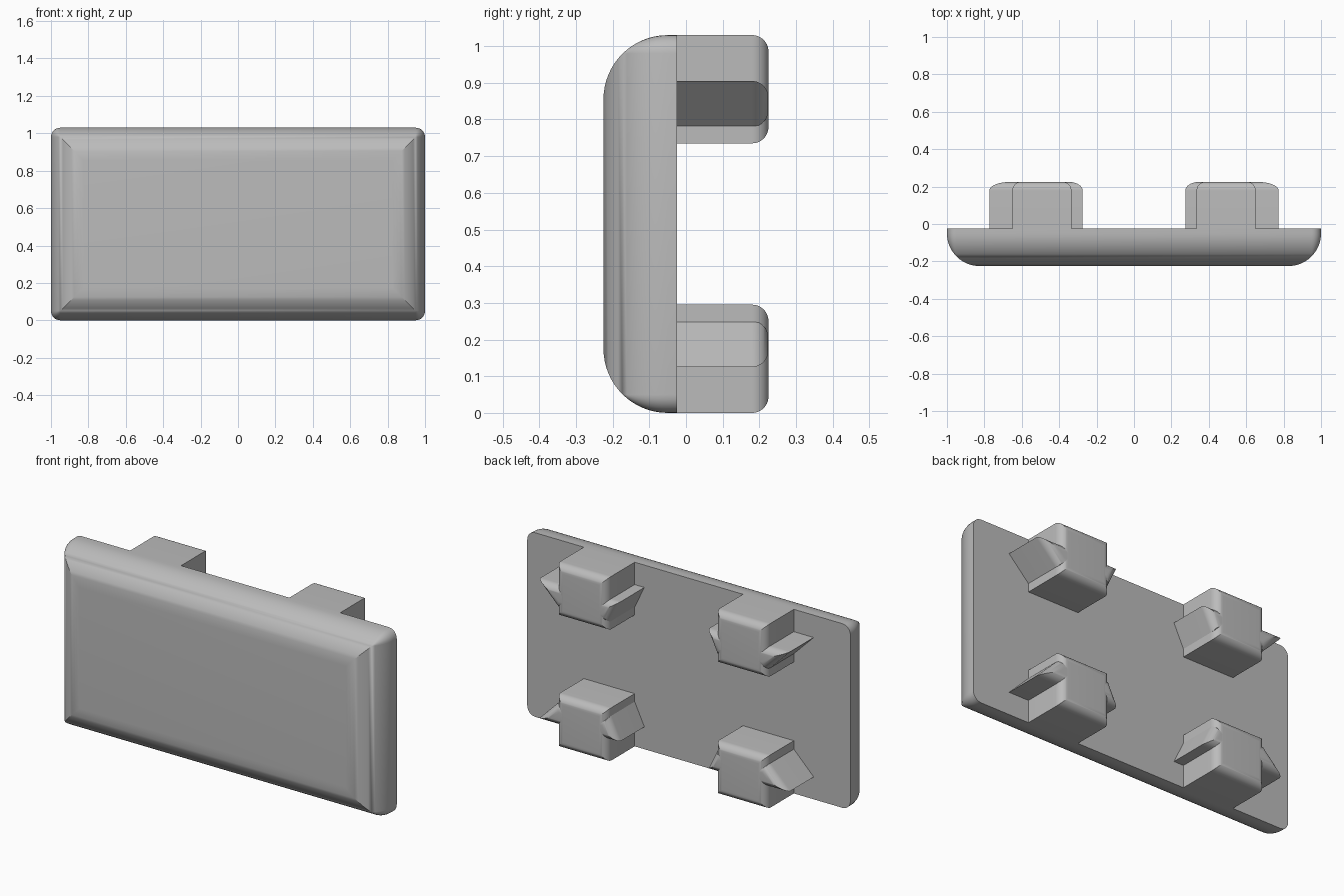
import bpy, bmesh, math
from mathutils import Vector

cube = bpy.data.objects.get("Cube")
if cube:
    bpy.data.objects.remove(cube)

grey = bpy.data.materials.new("light_grey")
grey.use_nodes = True
grey.diffuse_color = (0.5, 0.5, 0.5, 1)
grey.node_tree.nodes["Principled BSDF"].inputs["Base Color"].default_value = (0.5, 0.5, 0.5, 1)

HEIGHT = 1.03
BACK = -0.025


def inset(points, d):
    """Move each side of a counter-clockwise outline inwards by d, with mitred corners."""
    result = []
    for i, p in enumerate(points):
        a = (p - points[i - 1]).normalized()
        b = (points[(i + 1) % len(points)] - p).normalized()
        na, nb = Vector((-a.y, a.x)), Vector((-b.y, b.x))
        result.append(p + (na + nb) * d / (1 + na.dot(nb)))
    return result


def rounded_outline(half_x, half_z, r, steps=6):
    """Rectangle outline with rounded corners, centred on the plate."""
    points = []
    for quarter, (sx, sz) in enumerate([(1, 1), (-1, 1), (-1, -1), (1, -1)]):
        for k in range(steps + 1):
            t = math.pi / 2 * (quarter + k / steps)
            points.append(Vector((sx * (half_x - r) + r * math.cos(t),
                                  HEIGHT / 2 + sz * (half_z - r) + r * math.sin(t))))
    return points


def loft(name, outline_at, y_start, y_end, r, steps=12):
    """Straight extrusion whose far end is rounded over by radius r."""
    bm = bmesh.new()
    sign = 1 if y_end > y_start else -1
    sections = [(0, y_start)]
    for k in range(steps + 1):
        t = math.pi / 2 * k / steps
        sections.append((r * (1 - math.cos(t)), y_end - sign * r * (1 - math.sin(t))))
    rings = [[bm.verts.new((p.x, y, p.y)) for p in outline_at(d)] for d, y in sections]
    for low, high in zip(rings, rings[1:]):
        for i in range(len(low)):
            bm.faces.new((low[i - 1], low[i], high[i], high[i - 1]))
    bm.faces.new(rings[0])
    bm.faces.new(rings[-1])
    bmesh.ops.remove_doubles(bm, verts=bm.verts, dist=1e-5)
    bmesh.ops.recalc_face_normals(bm, faces=bm.faces)
    mesh = bpy.data.meshes.new(name)
    bm.to_mesh(mesh)
    bm.free()
    mesh.materials.append(grey)
    obj = bpy.data.objects.new(name, mesh)
    bpy.context.collection.objects.link(obj)
    bpy.ops.object.select_all(action='DESELECT')
    obj.select_set(True)
    bpy.context.view_layer.objects.active = obj
    bpy.ops.object.shade_smooth_by_angle(angle=math.radians(25))
    return obj


# Front plate with rounded front edges
loft("plate", lambda d: rounded_outline(1 - d, HEIGHT / 2 - d, max(0.05 - d, 0)),
     BACK, -0.225, 0.175, 16)

# Clip profiles for the upper left: a block, and a wedge forming the two side barbs
block = [(0.335, 0.735), (0.65, 0.735), (0.65, HEIGHT), (0.335, HEIGHT)]
barbs = [(0.335, 0.78), (0.648, 0.78), (0.773, 0.905), (0.275, 0.905)]

# Four clips mirrored across the plate
for side, sx in (("left", 1), ("right", -1)):
    for level, flip in (("upper", False), ("lower", True)):
        for part, profile, tip in (("block", block, 0.225), ("barbs", barbs, 0.2245)):
            pts = [Vector((sx * x, HEIGHT - z if flip else z)) for x, z in profile]
            if (sx < 0) != flip:
                pts.reverse()
            loft(f"{level}_{side}_clip_{part}", lambda d, pts=pts: inset(pts, d),
                 BACK, tip, 0.045)
